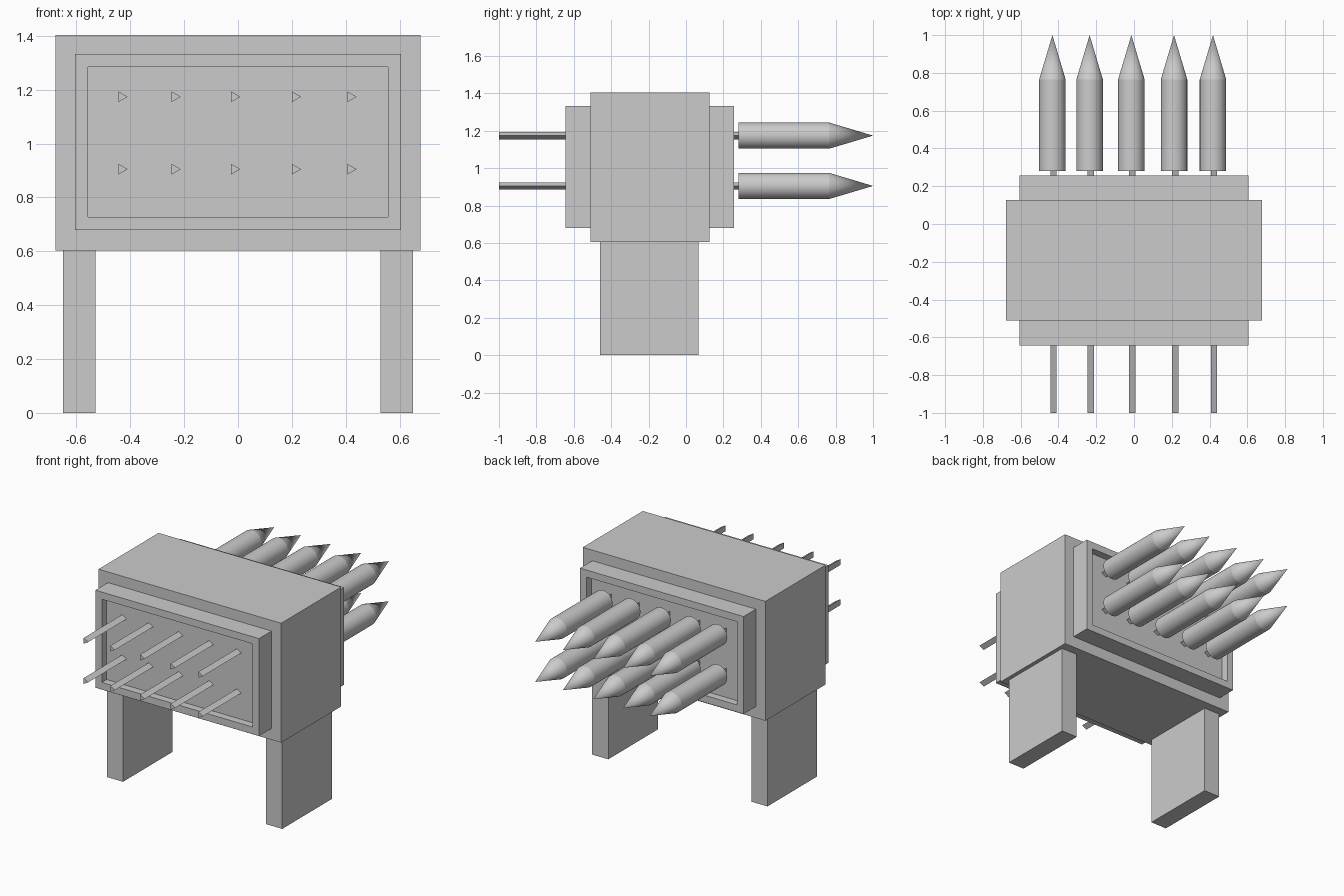
import bpy, bmesh, math
from mathutils import Vector, Matrix

if "Cube" in bpy.data.objects:
    bpy.data.objects.remove(bpy.data.objects["Cube"])


def finish(bm, name, smooth=False):
    bmesh.ops.recalc_face_normals(bm, faces=bm.faces)
    mesh = bpy.data.meshes.new(name)
    bm.to_mesh(mesh)
    bm.free()
    ob = bpy.data.objects.new(name, mesh)
    bpy.context.collection.objects.link(ob)
    if smooth:
        bpy.ops.object.select_all(action='DESELECT')
        ob.select_set(True)
        bpy.context.view_layer.objects.active = ob
        bpy.ops.object.shade_smooth_by_angle(angle=math.radians(15))
    return ob


def box_bm(lo, hi):
    lo, hi = Vector(lo), Vector(hi)
    bm = bmesh.new()
    m = Matrix.Translation((lo + hi) / 2) @ Matrix.Diagonal((*(hi - lo), 1))
    bmesh.ops.create_cube(bm, size=1, matrix=m)
    return bm


def lathe_y(name, x, z, profile, sides, smooth):
    """Closed solid along y from (y, radius) rings; radius 0 makes a point."""
    bm = bmesh.new()
    rings = []
    for y, r in profile:
        n = sides if r else 1
        rings.append([bm.verts.new((x + r * math.cos(2 * math.pi * i / sides), y,
                                    z + r * math.sin(2 * math.pi * i / sides)))
                      for i in range(n)])
    for a, b in zip(rings, rings[1:]):
        for i in range(sides):
            j = (i + 1) % sides
            bm.faces.new((a[i], a[j], b[0]) if len(b) == 1 else (a[i], a[j], b[j], b[i]))
    for ring in (rings[0], rings[-1]):
        if len(ring) > 1:
            bm.faces.new(ring)
    return finish(bm, name, smooth)


# Main housing
finish(box_bm((-0.677, -0.51, 0.604), (0.677, 0.126, 1.404)), "housing")

# Inner block with a recessed panel at the front and back
bm = box_bm((-0.606, -0.643, 0.68), (0.606, 0.256, 1.333))
bm.normal_update()
panels = [f for f in bm.faces if abs(f.normal.y) > 0.9]
bmesh.ops.inset_individual(bm, faces=panels, thickness=0.048, use_even_offset=True)
for f in panels:
    n = f.normal.copy()
    new = bmesh.ops.extrude_discrete_faces(bm, faces=[f])["faces"][0]
    bmesh.ops.translate(bm, verts=new.verts, vec=-0.05 * n)
finish(bm, "recessed_block")

# Legs
for side, s in (("left", -1), ("right", 1)):
    finish(box_bm((s * 0.59 - 0.06, -0.46, 0), (s * 0.59 + 0.06, 0.066, 0.604)), side + "_leg")

# Pointed rods: triangular shaft in front, round pointed head at the back
for row, z in enumerate((0.905, 1.174)):
    for col, x in enumerate((-0.432, -0.235, -0.014, 0.212, 0.418)):
        tag = f"_{row}_{col}"
        lathe_y("shaft" + tag, x, z, [(-1, 0.0225), (0.3, 0.0225)], 3, False)
        lathe_y("pointed_head" + tag, x, z, [(0.28, 0.07), (0.765, 0.07), (1, 0)], 32, True)
